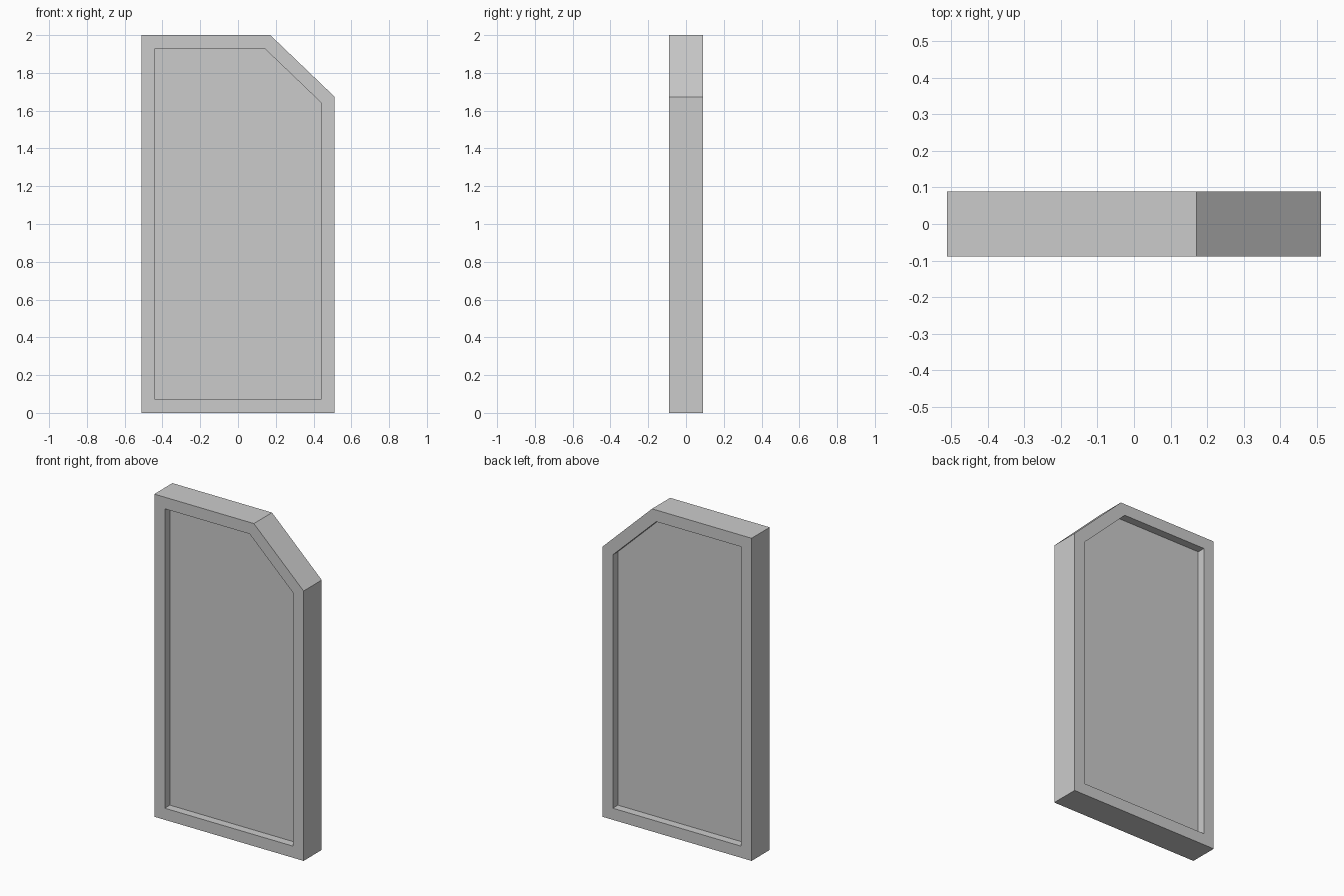
import bpy
import bmesh
from mathutils import Vector

if "Cube" in bpy.data.objects:
    bpy.data.objects.remove(bpy.data.objects["Cube"])

HALF_DEPTH = 0.089
BORDER = 0.072
RECESS = 0.05

# Front outline (x, z): rectangle with the upper right corner cut off
OUTLINE = [(-0.512, 0), (0.512, 0), (0.512, 1.673), (0.171, 2), (-0.512, 2)]

bm = bmesh.new()

# Solid slab extruded from front to back
front = bm.faces.new([bm.verts.new((x, -HALF_DEPTH, z)) for x, z in OUTLINE])
slab = bmesh.ops.extrude_face_region(bm, geom=[front], use_keep_orig=True)
bmesh.ops.translate(bm, vec=(0, 2 * HALF_DEPTH, 0),
                    verts=[v for v in slab["geom"] if isinstance(v, bmesh.types.BMVert)])
bmesh.ops.recalc_face_normals(bm, faces=bm.faces[:])
bm.normal_update()

# Even border with a recessed panel on both large sides
for face in [f for f in bm.faces if abs(f.normal.y) > 0.9]:
    inward = -Vector(face.normal) * RECESS
    bmesh.ops.inset_region(bm, faces=[face], thickness=BORDER, use_even_offset=True)
    panel = bmesh.ops.extrude_discrete_faces(bm, faces=[face])["faces"][0]
    bmesh.ops.translate(bm, vec=inward, verts=panel.verts[:])

bmesh.ops.recalc_face_normals(bm, faces=bm.faces[:])
mesh = bpy.data.meshes.new("framed_panel")
bm.to_mesh(mesh)
bm.free()
bpy.context.collection.objects.link(bpy.data.objects.new("framed_panel", mesh))
